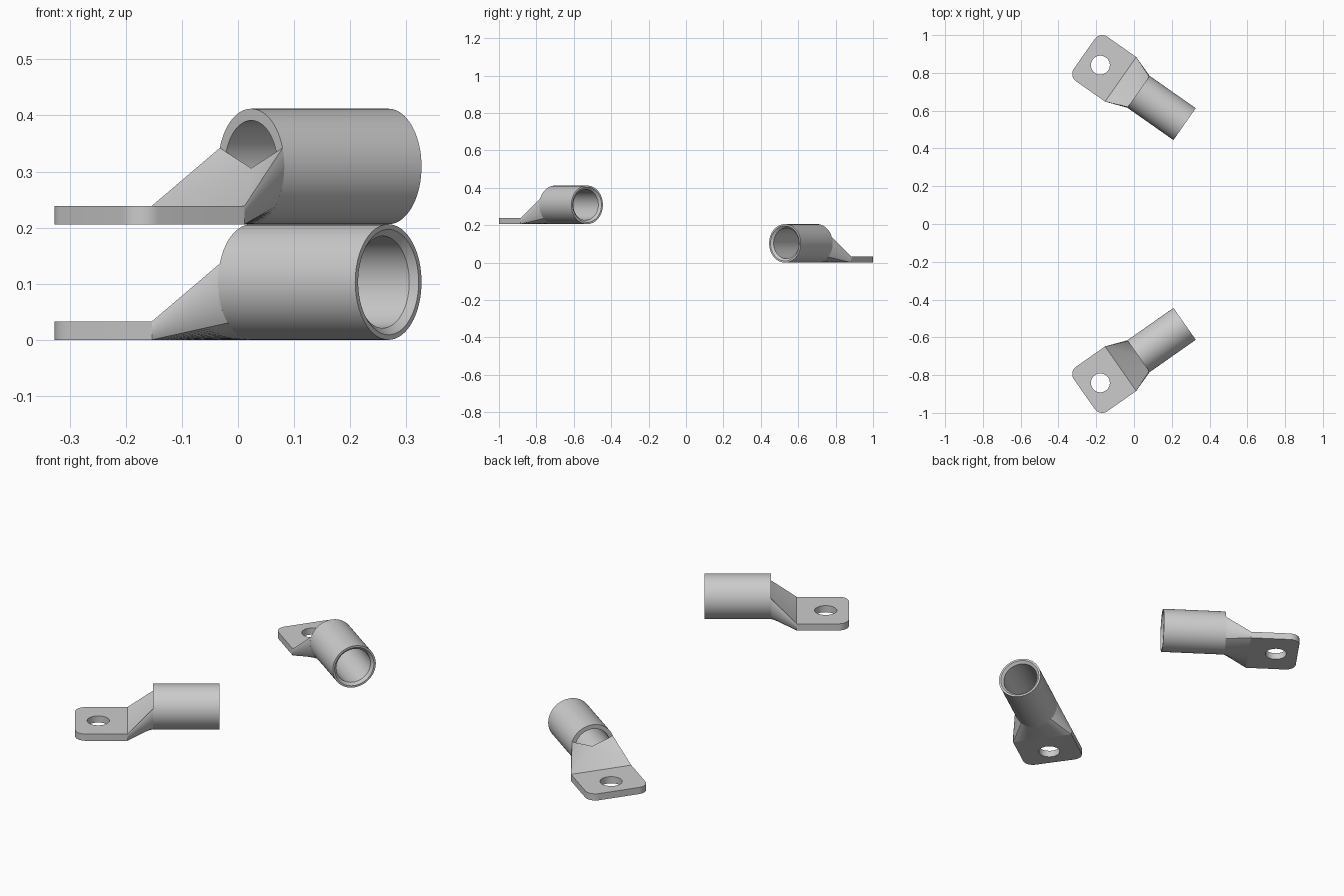
import bpy, bmesh
from math import sin, cos, pi, asin, radians

if "Cube" in bpy.data.objects:
    bpy.data.objects.remove(bpy.data.objects["Cube"])

R, BORE, LEN = 0.103, 0.082, 0.2985      # barrel
HALF_W, THICK = 0.144, 0.033             # palm pad half width and thickness
PAD_START, PAD_END, CORNER = -0.115, -0.35, 0.048
HOLE_X, HOLE_R = -0.246, 0.05


def to_mesh(bm, name):
    bmesh.ops.remove_doubles(bm, verts=bm.verts, dist=1e-5)
    bmesh.ops.recalc_face_normals(bm, faces=bm.faces)
    me = bpy.data.meshes.new(name)
    bm.to_mesh(me)
    bm.free()
    return me


# Barrel: wall profile turned around the x axis, chamfered at the mouth
def barrel_mesh(n=72):
    bm = bmesh.new()
    profile = [(0, BORE), (0, R), (LEN, R), (LEN, 0.094), (LEN - 0.012, BORE)]
    rings = [[bm.verts.new((x, r * cos(2 * pi * i / n), R + r * sin(2 * pi * i / n)))
              for i in range(n)] for x, r in profile]
    for k in range(len(rings)):
        a, b = rings[k], rings[(k + 1) % len(rings)]
        for i in range(n):
            j = (i + 1) % n
            bm.faces.new((a[i], a[j], b[j], b[i]))
    return to_mesh(bm, "barrel")


# Pad: plate with two rounded corners and a bolt hole
def pad_mesh():
    bm = bmesh.new()
    outline = [(PAD_START, -HALF_W), (PAD_START, HALF_W)]
    for side, start in ((1, 90), (-1, 180)):
        cx, cy = PAD_END + CORNER, side * (HALF_W - CORNER)
        for i in range(13):
            a = radians(start + 90 * i / 12)
            outline.append((cx + CORNER * cos(a), cy + CORNER * sin(a)))
    hole = [(HOLE_X + HOLE_R * cos(2 * pi * i / 48), HOLE_R * sin(2 * pi * i / 48))
            for i in range(48)]
    edges = []
    for loop in (outline, hole):
        vs = [bm.verts.new((x, y, 0)) for x, y in loop]
        edges += [bm.edges.new((vs[i - 1], vs[i])) for i in range(len(vs))]
    bmesh.ops.triangle_fill(bm, edges=edges, use_beauty=True, normal=(0, 0, 1))
    ext = bmesh.ops.extrude_face_region(bm, geom=bm.faces[:], use_keep_orig=True)
    top = [g for g in ext["geom"] if isinstance(g, bmesh.types.BMVert)]
    bmesh.ops.translate(bm, verts=top, vec=(0, 0, THICK))
    return to_mesh(bm, "pad")


# Neck: ruled surface from the flat pad end to the lower arc of the barrel
def neck_mesh():
    bm = bmesh.new()
    a0 = asin(0.033 / R)
    low = -pi / 4
    front, back = [], []

    def add(angle, y, z):
        front.append(bm.verts.new((PAD_START, y, z)))
        back.append(bm.verts.new((0, R * cos(angle), R + R * sin(angle))))

    for i in range(12):
        t = i / 12
        add(a0 + (low - a0) * t, HALF_W, THICK * (1 - t))
    for i in range(25):
        t = i / 24
        add(low - pi / 2 * t, HALF_W * (1 - 2 * t), 0)
    for i in range(1, 13):
        t = i / 12
        add(-3 * pi / 4 - (a0 - low) * t, -HALF_W, THICK * t)
    for i in range(len(front) - 1):
        bm.faces.new((front[i], front[i + 1], back[i + 1], back[i]))
    mid = bm.verts.new((0, 0, 0.1))
    bm.faces.new((front[0], back[0], mid))
    bm.faces.new((front[0], mid, front[-1]))
    bm.faces.new((front[-1], mid, back[-1]))
    bm.faces.new(back + [mid])
    bm.faces.new(front)
    return to_mesh(bm, "neck")


# Two lugs, mirrored across y, one raised above the other
parts = [barrel_mesh(), neck_mesh(), pad_mesh()]
for label, side, z in (("upper", -1, 0.206), ("lower", 1, 0.0)):
    for me in parts:
        ob = bpy.data.objects.new(f"{label}_lug_{me.name}", me.copy())
        bpy.context.collection.objects.link(ob)
        ob.location = (0.0235, side * 0.70, z)
        ob.rotation_euler.z = -side * radians(35)
        ob.select_set(True)
        bpy.context.view_layer.objects.active = ob
bpy.ops.object.shade_smooth_by_angle(angle=radians(30))
